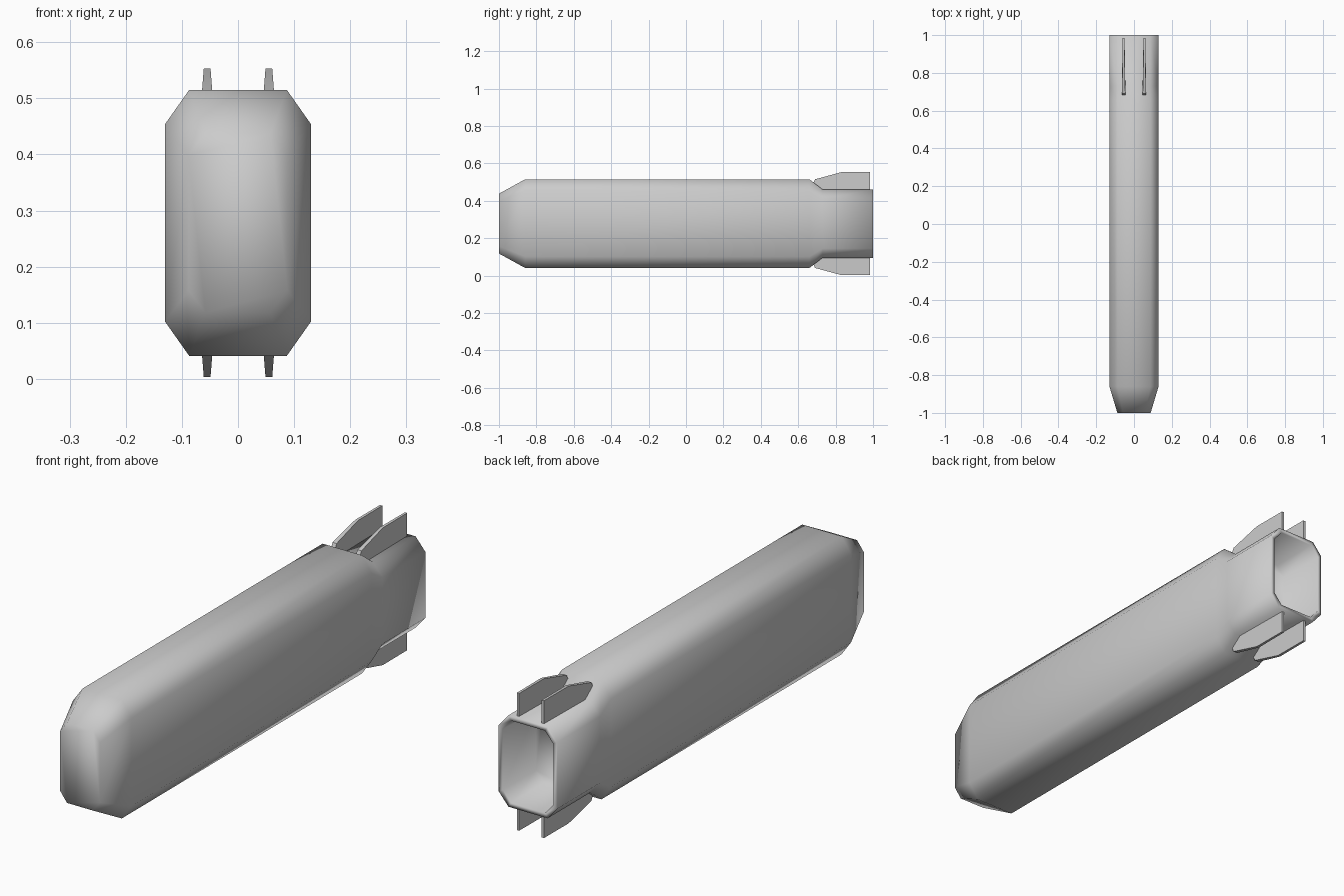
import bpy
import bmesh

cube = bpy.data.objects.get("Cube")
if cube:
    bpy.data.objects.remove(cube, do_unlink=True)

grey = bpy.data.materials.new("plain grey")
grey.use_nodes = True
colour = (0.6, 0.6, 0.6, 1)
grey.diffuse_color = colour
grey.node_tree.nodes["Principled BSDF"].inputs["Base Color"].default_value = colour

MID_Z = 0.278


def finish(name, bm):
    bmesh.ops.recalc_face_normals(bm, faces=bm.faces)
    mesh = bpy.data.meshes.new(name)
    bm.to_mesh(mesh)
    bm.free()
    mesh.materials.append(grey)
    mesh.shade_smooth()
    obj = bpy.data.objects.new(name, mesh)
    bpy.context.collection.objects.link(obj)
    return obj


def octagon(bm, y, w, h, cx, cz):
    """Ring of a chamfered rectangle with half sizes w, h."""
    corners = [(w, h - cz), (w - cx, h), (cx - w, h), (-w, h - cz),
               (-w, cz - h), (cx - w, -h), (w - cx, -h), (w, cz - h)]
    return [bm.verts.new((x, y, MID_Z + z)) for x, z in corners]


# Hull: lofted sections from the blunt nose to the hollow tail
sections = [
    (-1.0, 0.088, 0.16, 0.03, 0.04),
    (-0.86, 0.13, 0.237, 0.043, 0.061),
    (0.66, 0.13, 0.237, 0.043, 0.061),
    (0.73, 0.13, 0.183, 0.043, 0.05),
    (1.0, 0.13, 0.183, 0.043, 0.05),
    (1.0, 0.112, 0.165, 0.037, 0.043),
    (0.8, 0.105, 0.158, 0.035, 0.04),
]
bm = bmesh.new()
rings = [octagon(bm, *s) for s in sections]
for a, b in zip(rings, rings[1:]):
    for i in range(8):
        j = (i + 1) % 8
        bm.faces.new((a[i], a[j], b[j], b[i]))
bm.faces.new(rings[0])
bm.faces.new(rings[-1])
finish("hull", bm)

# Tail fins: side profile (y, height above the middle, half thickness)
profile = [(0.68, 0.215, 0.009), (0.69, 0.237, 0.009), (0.83, 0.275, 0.006),
           (0.985, 0.275, 0.005), (0.985, 0.175, 0.005), (0.74, 0.175, 0.009)]
for row, up in (("upper", 1), ("lower", -1)):
    for side, sx in (("left", 1), ("right", -1)):
        bm = bmesh.new()
        sides = [[bm.verts.new((sx * 0.055 + d * t, y, MID_Z + up * z))
                  for y, z, t in profile] for d in (-1, 1)]
        for ring in sides:
            bm.faces.new(ring)
        for i in range(len(profile)):
            j = (i + 1) % len(profile)
            bm.faces.new((sides[0][i], sides[0][j], sides[1][j], sides[1][i]))
        fin = finish(f"{row}_{side}_fin", bm)
        fin.data.set_sharp_from_angle(angle=0.6)
